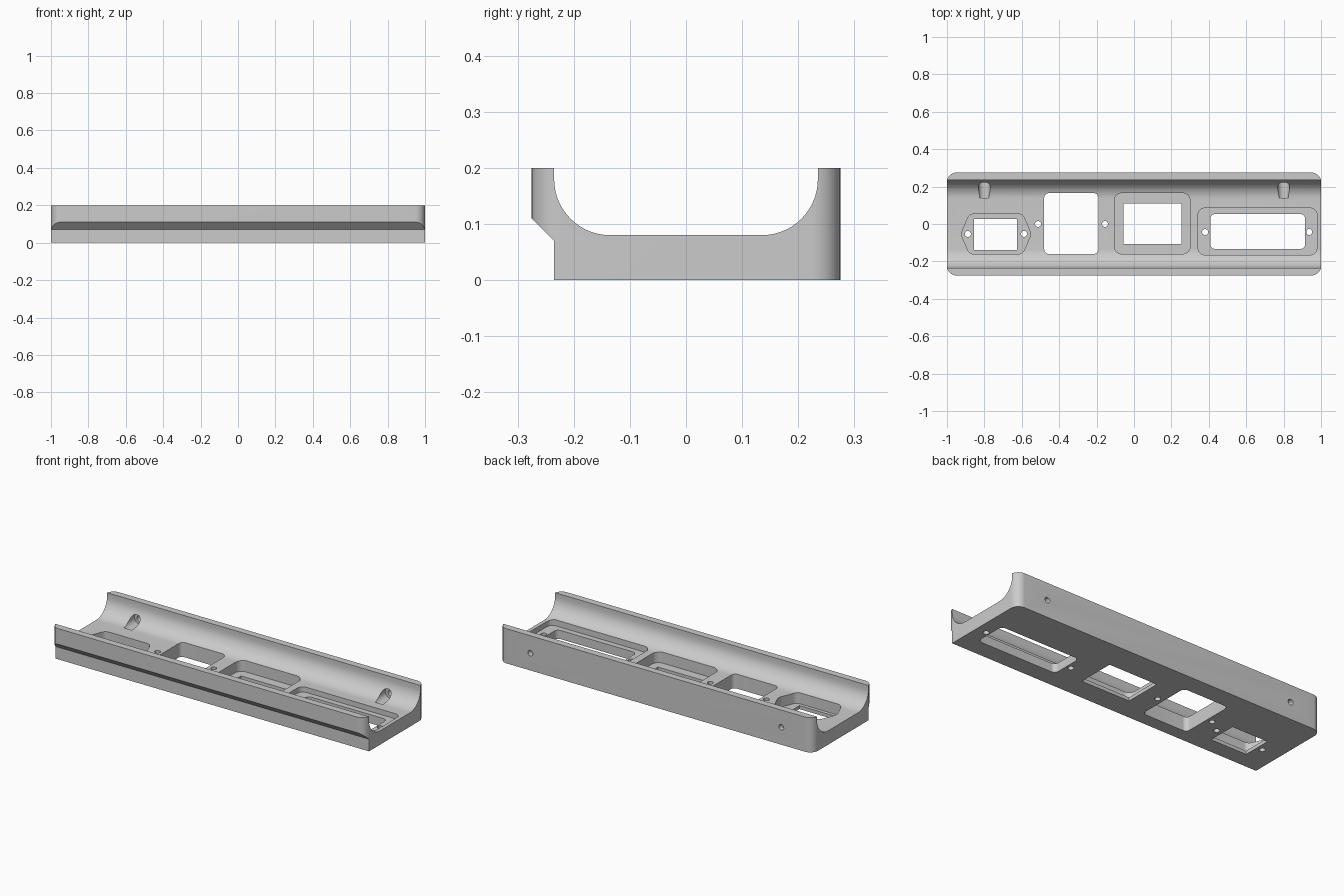
import bpy, bmesh, math
from mathutils import Matrix, Vector

if "Cube" in bpy.data.objects:
    bpy.data.objects.remove(bpy.data.objects["Cube"], do_unlink=True)

grey = bpy.data.materials.new("plain grey")
grey.use_nodes = True
grey.diffuse_color = (0.6, 0.6, 0.6, 1)
grey.node_tree.nodes["Principled BSDF"].inputs["Base Color"].default_value = (0.6, 0.6, 0.6, 1)


def new_object(name, bm):
    bmesh.ops.recalc_face_normals(bm, faces=bm.faces)
    mesh = bpy.data.meshes.new(name)
    bm.to_mesh(mesh)
    bm.free()
    mesh.materials.append(grey)
    obj = bpy.data.objects.new(name, mesh)
    bpy.context.collection.objects.link(obj)
    return obj


def prism(name, points, push, radius=0, corners=None, segments=10):
    """Flat outline with chosen corners rounded, extruded along push."""
    bm = bmesh.new()
    verts = [bm.verts.new(p) for p in points]
    bm.faces.new(verts)
    if radius:
        chosen = [verts[i] for i in corners] if corners else verts
        bmesh.ops.bevel(bm, geom=chosen, offset=radius, offset_type='OFFSET',
                        segments=segments, profile=0.5, affect='VERTICES')
    face = bm.faces[:]
    out = bmesh.ops.extrude_face_region(bm, geom=face, use_keep_orig=True)
    moved = [g for g in out["geom"] if isinstance(g, bmesh.types.BMVert)]
    bmesh.ops.translate(bm, verts=moved, vec=Vector(push))
    return new_object(name, bm)


def box(name, x0, x1, y0, y1, z0, z1, radius=0):
    outline = [(x0, y0, z0), (x1, y0, z0), (x1, y1, z0), (x0, y1, z0)]
    return prism(name, outline, (0, 0, z1 - z0), radius)


def rod(name, centre, radius, length, along_y=False):
    bm = bmesh.new()
    bmesh.ops.create_cone(bm, cap_ends=True, segments=32, radius1=radius,
                          radius2=radius, depth=length)
    if along_y:
        bmesh.ops.rotate(bm, verts=bm.verts, matrix=Matrix.Rotation(math.pi / 2, 3, 'X'))
    bmesh.ops.translate(bm, verts=bm.verts, vec=Vector(centre))
    return new_object(name, bm)


def boolean(target, tool, operation='DIFFERENCE'):
    tool.hide_render = True
    mod = target.modifiers.new("cut", 'BOOLEAN')
    mod.operation, mod.solver, mod.object = operation, 'EXACT', tool
    bpy.context.view_layer.objects.active = target
    bpy.ops.object.modifier_apply(modifier=mod.name)
    bpy.data.objects.remove(tool, do_unlink=True)


# Channel section with a stepped front and filleted floor
section = [(-0.235, 0), (0.275, 0), (0.275, 0.2), (0.235, 0.2), (0.235, 0.08),
           (-0.235, 0.08), (-0.235, 0.2), (-0.275, 0.2), (-0.275, 0.11), (-0.235, 0.07)]
tray = prism("socket_tray", [(-1, y, z) for y, z in section], (2, 0, 0),
             0.1, corners=(4, 5), segments=14)

# Rounded vertical corners
boolean(tray, box("corner_blank", -1, 1, -0.275, 0.275, -0.1, 0.3, 0.05), 'INTERSECT')

# Recesses sunk from above
TOP = 0.19
boolean(tray, prism("hex_recess", [
    (-0.925, -0.054, 0.02), (-0.88, -0.16, 0.02), (-0.595, -0.16, 0.02),
    (-0.55, -0.054, 0.02), (-0.595, 0.053, 0.02), (-0.88, 0.053, 0.02)],
    (0, 0, TOP - 0.02), 0.022))
boolean(tray, box("square_recess", -0.105, 0.3, -0.16, 0.165, 0.02, TOP, 0.04))
boolean(tray, box("long_recess", 0.343, 0.978, -0.165, 0.085, 0.05, TOP, 0.035))

# Openings through the floor
for x0, x1, y0, y1, r in ((-0.855, -0.625, -0.14, 0.027, 0), (-0.48, -0.19, -0.16, 0.165, 0.025),
                          (-0.057, 0.253, -0.107, 0.11, 0), (0.408, 0.915, -0.133, 0.053, 0.025)):
    boolean(tray, box("opening", x0, x1, y0, y1, -0.1, TOP, r))

# Fixing holes beside the openings
for x, y in ((-0.888, -0.053), (-0.588, -0.053), (-0.513, 0), (-0.155, 0),
             (0.38, -0.043), (0.937, -0.043)):
    boolean(tray, rod("floor_hole", (x, y, 0.05), 0.016, 0.3))

# Counterbored screw holes in the back wall
for x in (-0.8, 0.8):
    boolean(tray, rod("counterbore", (x, 0.1925, 0.1), 0.032, 0.105, True))
    boolean(tray, rod("screw_hole", (x, 0.24, 0.1), 0.016, 0.18, True))

bpy.ops.object.select_all(action='DESELECT')
tray.select_set(True)
bpy.context.view_layer.objects.active = tray
bpy.ops.object.shade_smooth_by_angle(angle=math.radians(30))
